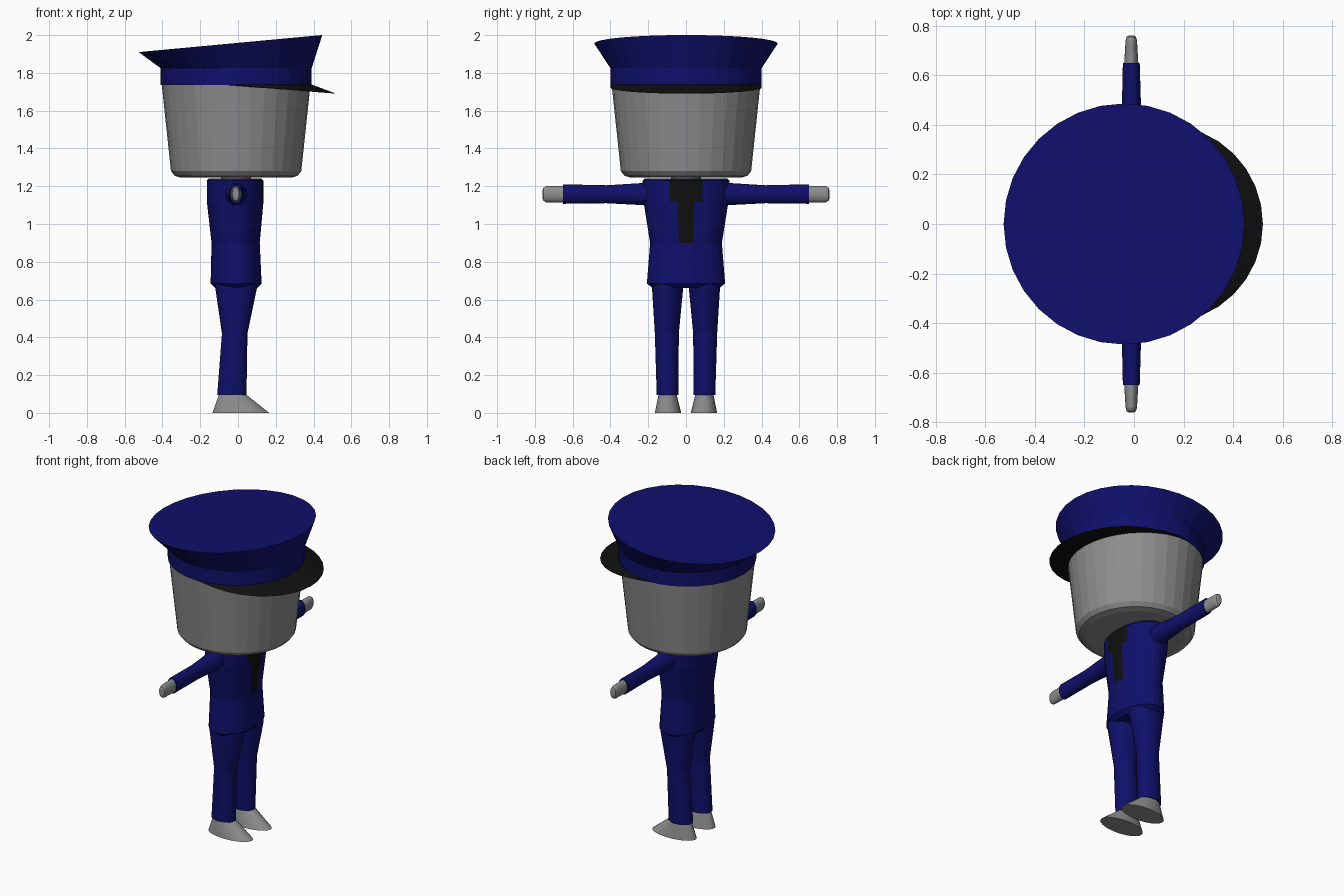
import bpy, bmesh, math

cube = bpy.data.objects.get("Cube")
if cube:
    bpy.data.objects.remove(cube)


def material(name, rgb):
    m = bpy.data.materials.new(name)
    m.use_nodes = True
    m.diffuse_color = (*rgb, 1)
    m.node_tree.nodes["Principled BSDF"].inputs["Base Color"].default_value = (*rgb, 1)
    return m


NAVY = material("navy cloth", (0.005, 0.005, 0.15))
GREY = material("grey skin", (0.27, 0.27, 0.27))
BLACK = material("black", (0.005, 0.005, 0.005))
SEGMENTS = 32


def loft(name, rings, mats, axis="z", side=1, rule=None):
    """Skin elliptical rings given as (position, a_min, a_max, b_min, b_max, slope)."""
    bm = bmesh.new()
    loops = []
    for pos, a0, a1, b0, b1, *slope in rings:
        loop = []
        for i in range(SEGMENTS):
            t = math.tau * i / SEGMENTS
            a = (a0 + a1) / 2 + (a1 - a0) / 2 * math.cos(t)
            b = (b0 + b1) / 2 + (b1 - b0) / 2 * math.sin(t)
            h = pos + (slope[0] * a if slope else 0)
            loop.append(bm.verts.new((a, side * b, h) if axis == "z" else (a, side * h, b)))
        loops.append(loop)
    for low, high in zip(loops, loops[1:]):
        for i in range(SEGMENTS):
            j = (i + 1) % SEGMENTS
            bm.faces.new((low[i], low[j], high[j], high[i]))
    bm.faces.new(loops[0])
    bm.faces.new(loops[-1])
    bmesh.ops.recalc_face_normals(bm, faces=bm.faces)
    if rule:
        for f in bm.faces:
            f.material_index = rule(f.calc_center_median())
    mesh = bpy.data.meshes.new(name)
    bm.to_mesh(mesh)
    bm.free()
    for m in mats:
        mesh.materials.append(m)
    obj = bpy.data.objects.new(name, mesh)
    bpy.context.collection.objects.link(obj)
    return obj


def round_ring(z, r, x=-0.01, slope=0):
    return (z, x - r, x + r, -r, r, slope)


# Head and cap
loft("head", [round_ring(1.245, 0.29), round_ring(1.255, 0.325),
              round_ring(1.28, 0.345), round_ring(1.75, 0.395)], [GREY])
loft("neck", [round_ring(1.22, 0.08), round_ring(1.26, 0.08)], [GREY])
loft("cap_band", [round_ring(1.735, 0.40), round_ring(1.83, 0.40)], [NAVY])
loft("cap_crown", [round_ring(1.825, 0.40), round_ring(1.959, 0.486, -0.04, 0.093)], [NAVY])
loft("cap_visor", [round_ring(1.731, 0.40, 0.12, -0.079), round_ring(1.738, 0.40)], [BLACK])


# Torso, with the collar and tie coloured on its front faces
def tie_rule(c):
    wide = c.z > 1.12 and abs(c.y) < 0.085
    narrow = c.z > 0.9 and abs(c.y) < 0.04
    return 1 if c.x > 0.05 and c.z < 1.238 and (wide or narrow) else 0


loft("jacket", [(0.66, -0.12, 0.10, -0.175, 0.175),
                (0.685, -0.145, 0.125, -0.207, 0.207),
                (0.90, -0.14, 0.115, -0.19, 0.19),
                (1.12, -0.165, 0.135, -0.225, 0.225),
                (1.23, -0.165, 0.135, -0.23, 0.23),
                (1.24, -0.155, 0.125, -0.22, 0.22)], [NAVY, BLACK], rule=tie_rule)

# Limbs
for label, side in (("left", 1), ("right", -1)):
    loft(label + "_leg", [(0.095, -0.11, 0.045, 0.04, 0.155),
                          (0.42, -0.085, 0.05, 0.038, 0.165),
                          (0.66, -0.12, 0.10, 0.015, 0.18),
                          (0.70, -0.12, 0.10, 0.015, 0.18)], [NAVY], side=side)
    loft(label + "_shoe", [(0, -0.135, 0.165, 0.025, 0.165),
                           (0.10, -0.10, 0.04, 0.05, 0.145)], [GREY], side=side)
    loft(label + "_sleeve", [(0.15, -0.07, 0.05, 1.10, 1.22),
                             (0.23, -0.065, 0.045, 1.10, 1.217),
                             (0.42, -0.05, 0.03, 1.11, 1.205),
                             (0.65, -0.045, 0.023, 1.107, 1.21)], [NAVY], axis="y", side=side)
    loft(label + "_hand", [(0.64, -0.04, 0.018, 1.115, 1.20),
                           (0.74, -0.034, 0.012, 1.115, 1.20),
                           (0.755, -0.03, 0.008, 1.123, 1.192),
                           (0.76, -0.022, 0, 1.135, 1.18)], [GREY], axis="y", side=side)
